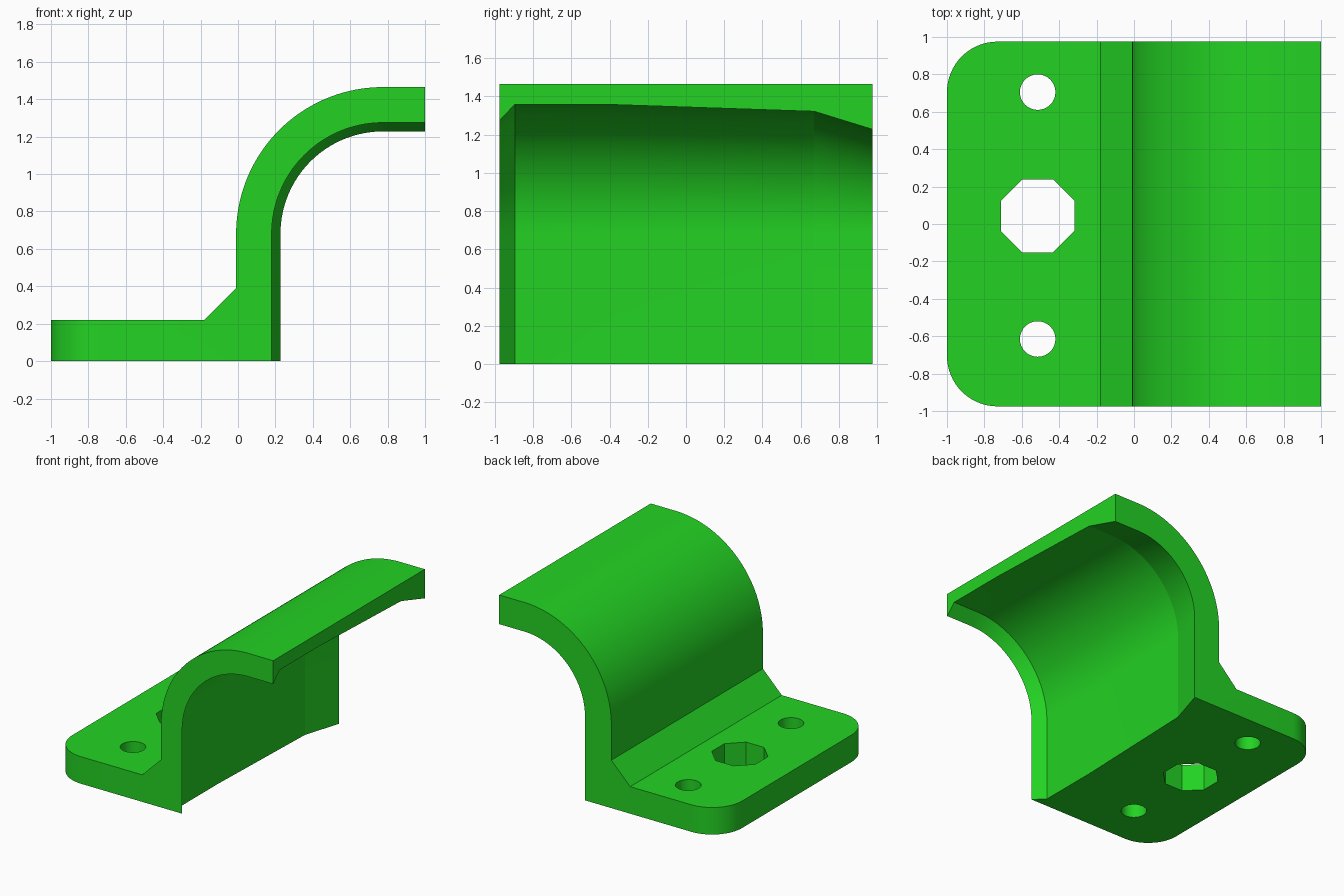
import bpy, bmesh, math

if "Cube" in bpy.data.objects:
    bpy.data.objects.remove(bpy.data.objects["Cube"])

green = bpy.data.materials.new("green")
green.diffuse_color = (0.017, 0.65, 0.017, 1)
green.use_nodes = True
green.node_tree.nodes["Principled BSDF"].inputs["Base Color"].default_value = green.diffuse_color

HALF = 0.975                     # half depth in y
CX, CZ, R = 0.775, 0.68, 0.785   # bend centre and outer radius
X0 = CX - R                      # outer wall plane
SEG = 40


def finish(name, bm):
    bmesh.ops.recalc_face_normals(bm, faces=bm.faces)
    me = bpy.data.meshes.new(name)
    bm.to_mesh(me)
    bm.free()
    ob = bpy.data.objects.new(name, me)
    bpy.context.collection.objects.link(ob)
    me.materials.append(green)
    return ob


def arc(cx, cy, r, a0, a1, n):
    return [(cx + r * math.cos(math.radians(a0 + (a1 - a0) * i / n)),
             cy + r * math.sin(math.radians(a0 + (a1 - a0) * i / n))) for i in range(n + 1)]


def section(t):
    """Bracket outline in x-z with a wall of thickness t."""
    pts = [(-1, 0), (-1, 0.22), (-0.18, 0.22), (X0, 0.39)]
    pts += arc(CX, CZ, R, 180, 90, SEG)
    pts += [(1, CZ + R), (1, CZ + R - t)]
    pts += arc(CX, CZ, R - t, 90, 180, SEG)
    pts += [(X0 + t, 0)]
    return pts


def prism(name, pts):
    bm = bmesh.new()
    f = bm.faces.new([bm.verts.new((x, y, -0.1)) for x, y in pts])
    ext = bmesh.ops.extrude_face_region(bm, geom=[f])["geom"]
    bmesh.ops.translate(bm, vec=(0, 0, 0.45),
                        verts=[v for v in ext if isinstance(v, bmesh.types.BMVert)])
    return finish(name, bm)


# Bracket body: sections lofted along y, with flared wall thickness at both ends
bm = bmesh.new()
rings = []
for y, t in ((-HALF, 0.19), (-0.895, 0.107), (-0.4, 0.107), (0.67, 0.143), (HALF, 0.237)):
    rings.append([bm.verts.new((x, y, z)) for x, z in section(t)])
n = len(rings[0])
for a, b in zip(rings, rings[1:]):
    for i in range(n):
        j = (i + 1) % n
        bm.faces.new((a[i], a[j], b[j], b[i]))
bm.faces.new(rings[0])
bm.faces.new(rings[-1])
body = finish("bracket", bm)

# Cutters: two screw holes, the octagonal hole and the rounded base corners
HX = -0.515
cutters = [prism("screw_hole", arc(HX, y, 0.095, 0, 360, 32)[:-1]) for y in (0.705, -0.615)]
cutters.append(prism("octagon_hole",
                     arc(HX, 0.043, 0.196 / math.cos(math.pi / 8), 22.5, 382.5, 8)[:-1]))
CR = 0.27
for s in (1, -1):
    pts = arc(-1 + CR, HALF - CR, CR, 90, 180, 16)
    pts += [(-1.1, HALF - CR), (-1.1, HALF + 0.1), (-1 + CR, HALF + 0.1)]
    cutters.append(prism("corner_cutter", [(x, s * y) for x, y in pts]))

for c in cutters:
    c.hide_render = True
    m = body.modifiers.new("cut", "BOOLEAN")
    m.operation, m.solver, m.object = "DIFFERENCE", "EXACT", c

# Apply the cuts and remove the cutters
bpy.context.view_layer.update()
dg = bpy.context.evaluated_depsgraph_get()
mesh = bpy.data.meshes.new_from_object(body.evaluated_get(dg))
body.modifiers.clear()
body.data = mesh
mesh.materials.clear()
mesh.materials.append(green)
for p in mesh.polygons:
    p.material_index = 0
for c in cutters:
    bpy.data.objects.remove(c)

bpy.ops.object.select_all(action="DESELECT")
body.select_set(True)
bpy.context.view_layer.objects.active = body
bpy.ops.object.shade_smooth_by_angle(angle=math.radians(12))
